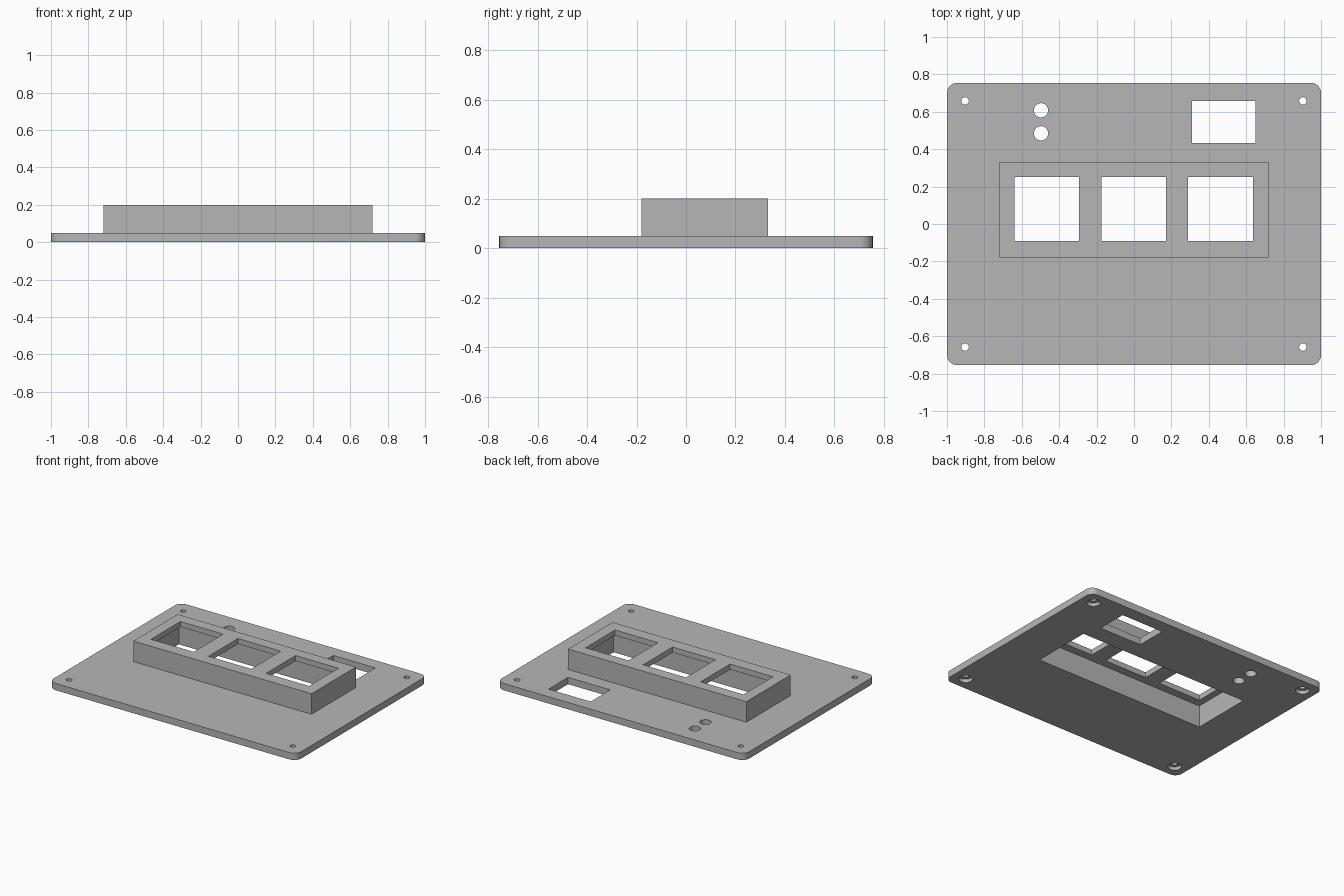
import bpy
import bmesh
from math import radians
from mathutils import Matrix

default = bpy.data.objects.get("Cube")
if default:
    bpy.data.objects.remove(default, do_unlink=True)

# Material
grey = bpy.data.materials.new("plain grey")
grey.use_nodes = True
colour = (0.47, 0.47, 0.47, 1)
grey.diffuse_color = colour
grey.node_tree.nodes["Principled BSDF"].inputs["Base Color"].default_value = colour


def make_object(name, bm):
    mesh = bpy.data.meshes.new(name)
    bm.to_mesh(mesh)
    bm.free()
    mesh.materials.append(grey)
    obj = bpy.data.objects.new(name, mesh)
    bpy.context.collection.objects.link(obj)
    return obj


def box(name, x, y, z, corner=0):
    """Box from (low, high) ranges, with optional rounded upright edges."""
    bm = bmesh.new()
    bmesh.ops.create_cube(bm, size=1)
    for v in bm.verts:
        v.co = [r[0] if c < 0 else r[1] for r, c in zip((x, y, z), v.co)]
    if corner:
        upright = [e for e in bm.edges
                   if abs(e.verts[0].co.z - e.verts[1].co.z) > 0.01]
        bmesh.ops.bevel(bm, geom=upright, offset=corner, segments=8,
                        profile=0.5, affect='EDGES')
    return make_object(name, bm)


def cylinder(name, x, y, radius, z):
    bm = bmesh.new()
    bmesh.ops.create_cone(bm, cap_ends=True, segments=32, radius1=radius,
                          radius2=radius, depth=z[1] - z[0],
                          matrix=Matrix.Translation((x, y, sum(z) / 2)))
    return make_object(name, bm)


def combine(target, tool, operation):
    """Apply a boolean with the tool, then remove the tool."""
    tool.hide_render = True
    mod = target.modifiers.new("shape", 'BOOLEAN')
    mod.operation = operation
    mod.solver = 'EXACT'
    mod.object = tool
    bpy.context.view_layer.objects.active = target
    bpy.ops.object.modifier_apply(modifier=mod.name)
    bpy.data.objects.remove(tool, do_unlink=True)


THROUGH = (-0.1, 0.3)

# Base plate with raised housing
panel = box("cover_panel", (-1, 1), (-0.755, 0.755), (0, 0.05), corner=0.055)
housing = box("housing", (-0.72, 0.72), (-0.18, 0.332), (0.02, 0.2))
combine(panel, housing, 'UNION')

# Hollow underside of the housing
cutters = [box("hollow", (-0.69, 0.69), (-0.15, 0.302), (-0.1, 0.16))]

# Three windows in the housing, and one in the plate
for x in (-0.467, -0.002, 0.463):
    cutters.append(box("window", (x - 0.173, x + 0.173), (-0.09, 0.25), (0.1, 0.3)))
cutters.append(box("plate_window", (0.31, 0.65), (0.433, 0.658), THROUGH))

# Pair of round holes
for y in (0.485, 0.608):
    cutters.append(cylinder("round_hole", -0.497, y, 0.038, THROUGH))

# Counterbored screw holes in the corners
for x in (-0.903, 0.903):
    for y in (-0.658, 0.658):
        cutters.append(cylinder("screw_hole", x, y, 0.02, THROUGH))
        cutters.append(cylinder("counterbore", x, y, 0.046, (-0.1, 0.025)))

for cutter in cutters:
    combine(panel, cutter, 'DIFFERENCE')

# Smooth the rounded corners and bores, keep edges sharp
bpy.ops.object.select_all(action='DESELECT')
panel.select_set(True)
bpy.context.view_layer.objects.active = panel
bpy.ops.object.shade_smooth_by_angle(angle=radians(30))
